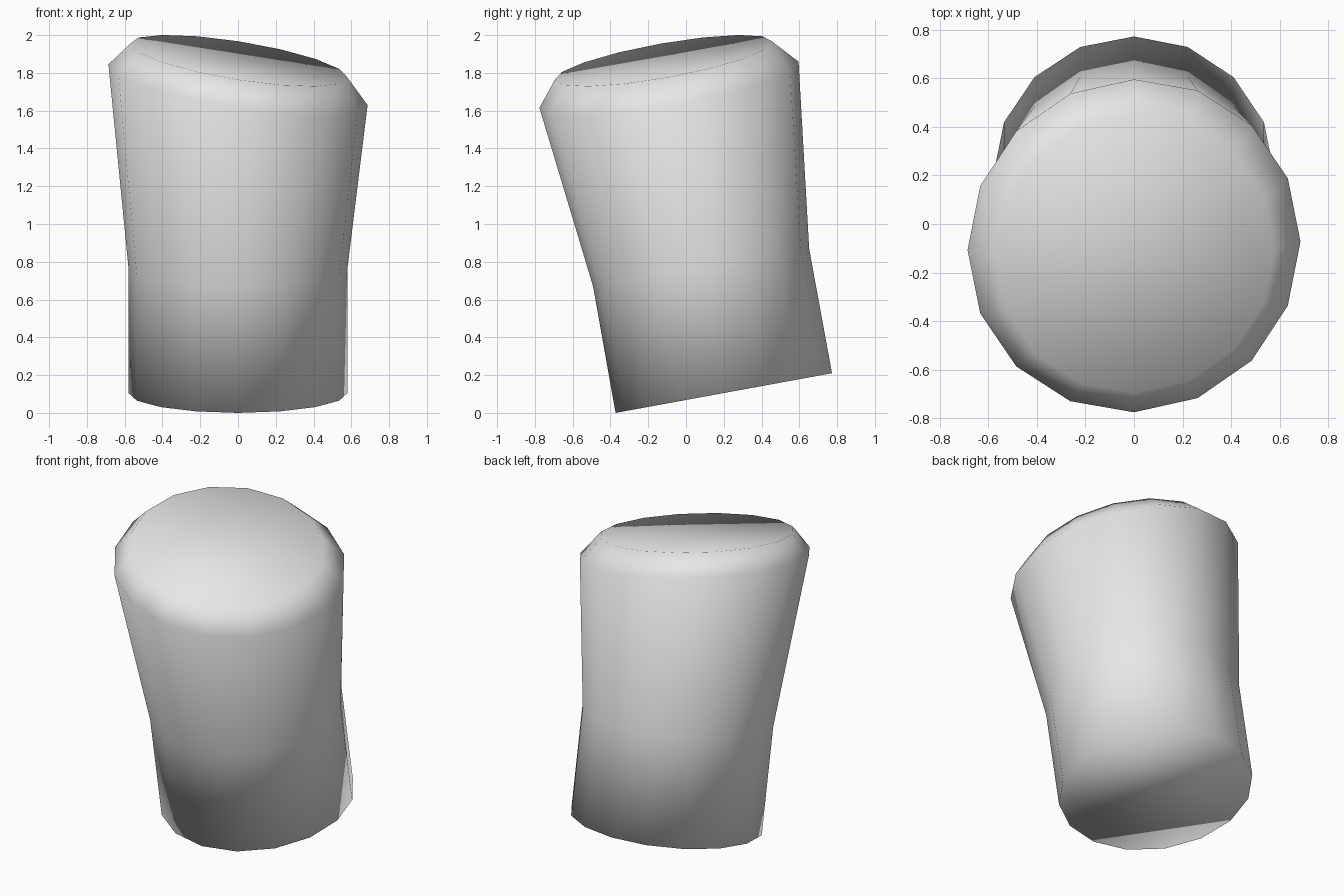
import bpy
import bmesh
import math
from mathutils import Vector

cube = bpy.data.objects.get("Cube")
if cube:
    bpy.data.objects.remove(cube, do_unlink=True)

SIDES = 16

# Single plain grey
grey = bpy.data.materials.new("plain_grey")
grey.use_nodes = True
colour = (0.8, 0.8, 0.8, 1)
grey.diffuse_color = colour
grey.node_tree.nodes["Principled BSDF"].inputs["Base Color"].default_value = colour

# Tilted cross-sections, bottom to top: centre, sideways radius, depth radius
sections = [
    ((0, 0.2, 0.105), (0.58, 0, 0), (0, 0.573, 0.105)),
    ((0, 0.08, 0.77), (0.58, 0, 0), (0, 0.572, 0.1)),
    ((0, -0.09, 1.737), (0.686, 0.017, -0.108), (0, 0.686, 0.122)),
    ((0.005, -0.12, 1.865), (0.575, 0.014, -0.09), (0, 0.575, 0.102)),
]


def add_ring(bm, centre, across, depth):
    c, u, v = Vector(centre), Vector(across), Vector(depth)
    angles = [math.tau * i / SIDES for i in range(SIDES)]
    return [bm.verts.new(c + u * math.cos(a) + v * math.sin(a)) for a in angles]


# Bent, flared cylinder with a bevelled top
bm = bmesh.new()
rings = [add_ring(bm, *s) for s in sections]
for low, high in zip(rings, rings[1:]):
    for i in range(SIDES):
        j = (i + 1) % SIDES
        bm.faces.new((low[i], low[j], high[j], high[i]))

# End caps
bm.faces.new(rings[0][::-1])
bm.faces.new(rings[-1])
for face in bm.faces:
    face.smooth = True

mesh = bpy.data.meshes.new("bent_cylinder")
bm.to_mesh(mesh)
bm.free()
mesh.materials.append(grey)
body = bpy.data.objects.new("bent_cylinder", mesh)
bpy.context.collection.objects.link(body)
